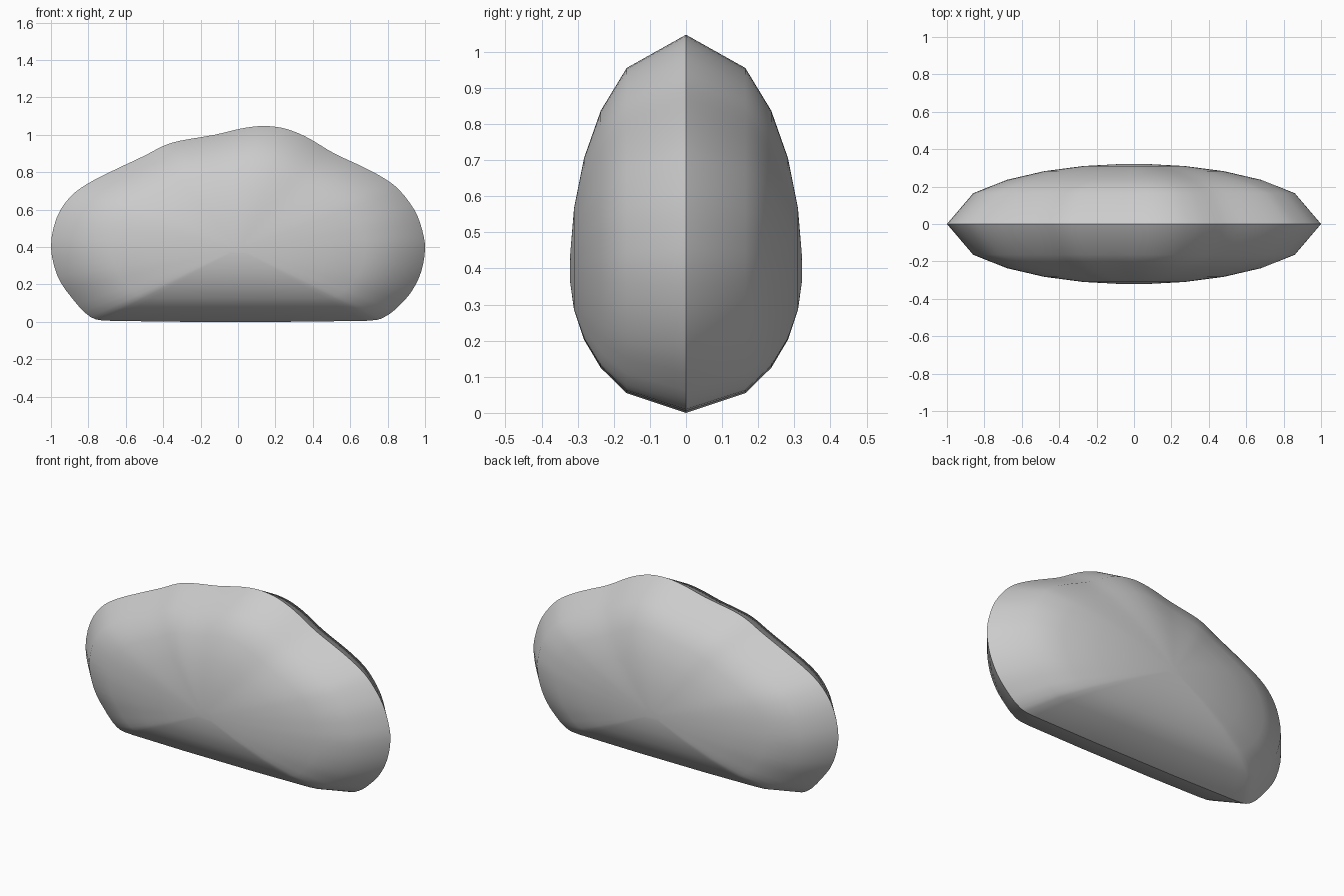
import bpy
import bmesh
import math
from mathutils import Vector

default = bpy.data.objects.get("Cube")
if default:
    bpy.data.objects.remove(default, do_unlink=True)

# Single light grey
grey = bpy.data.materials.new("light_grey")
grey.use_nodes = True
color = (0.6, 0.6, 0.6, 1)
grey.diffuse_color = color
grey.node_tree.nodes["Principled BSDF"].inputs["Base Color"].default_value = color

# Cloud silhouette (x, z), clockwise from the left end
OUTLINE = [
    (-1, .4), (-.97, .555), (-.9, .665), (-.805, .738), (-.665, .81),
    (-.5, .888), (-.4, .94), (-.31, .968), (-.125, 1.0), (.01, 1.032),
    (.125, 1.047), (.235, 1.037), (.33, 1.005), (.41, .963), (.515, .9),
    (.675, .825), (.785, .765), (.865, .702), (.945, .595), (.985, .49),
    (1, .39), (.98, .27), (.93, .165), (.86, .085), (.785, .027),
    (.68, .005), (.25, 0), (-.28, 0), (-.67, .005), (-.79, .027),
    (-.89, .13), (-.965, .245),
]
CENTRE = Vector((0, .39))
DEPTH = .322
SCALES = (.86, .68, .48, .27, .06)


def smooth_loop(points, steps):
    """Closed Catmull-Rom curve through the points."""
    pts = [Vector(p) for p in points]
    n = len(pts)
    result = []
    for i in range(n):
        a, b, c, d = (pts[(i + k) % n] for k in (-1, 0, 1, 2))
        # Keep the long, flat underside straight
        count = 1 if (c - b).length > .3 else steps
        for k in range(count):
            t = k / count
            result.append(.5 * (2 * b + (c - a) * t
                                + (2 * a - 5 * b + 4 * c - d) * t ** 2
                                + (3 * b - a - 3 * c + d) * t ** 3))
    return result


# Puffed body: shrinking rings on both sides of a sharp rim
loop = smooth_loop(OUTLINE, 3)
bm = bmesh.new()


def add_ring(scale, y):
    ring = []
    for p in loop:
        q = CENTRE + (p - CENTRE) * scale
        ring.append(bm.verts.new((q.x, y, max(q.y, 0))))
    return ring


rim = add_ring(1, 0)
count = len(loop)
for side in (-1, 1):
    outer = rim
    for s in SCALES:
        inner = add_ring(s, side * DEPTH * math.sqrt(1 - s * s))
        for i in range(count):
            j = (i + 1) % count
            bm.faces.new((outer[i], outer[j], inner[j], inner[i]))
        outer = inner
    bm.faces.new(outer)

bmesh.ops.recalc_face_normals(bm, faces=bm.faces)
mesh = bpy.data.meshes.new("cloud_body")
bm.to_mesh(mesh)
bm.free()
mesh.materials.append(grey)

cloud = bpy.data.objects.new("cloud_body", mesh)
bpy.context.collection.objects.link(cloud)
bpy.ops.object.select_all(action="DESELECT")
cloud.select_set(True)
bpy.context.view_layer.objects.active = cloud
bpy.ops.object.shade_smooth_by_angle(angle=math.radians(35))
